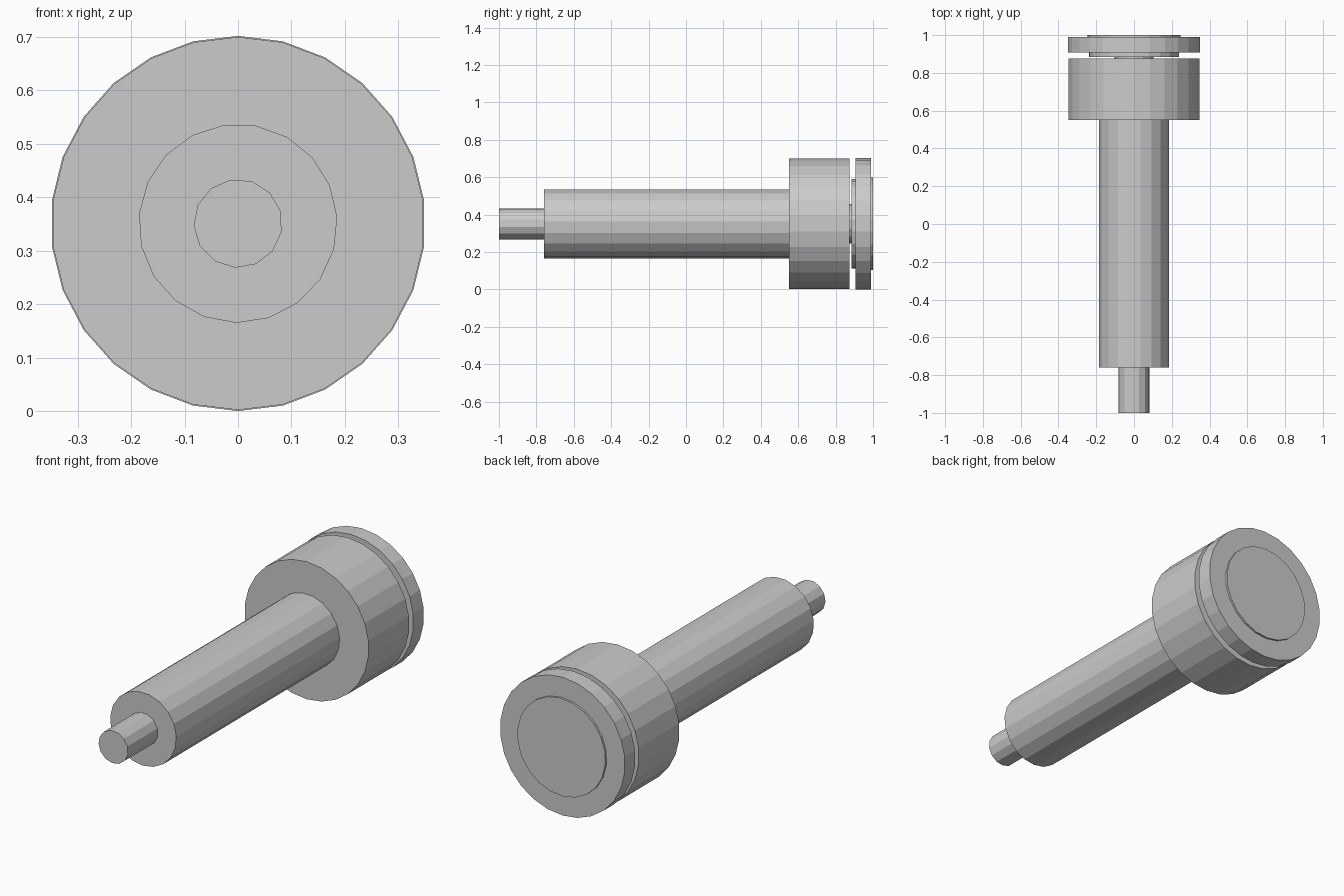
import bpy
from math import radians, sin, cos

if "Cube" in bpy.data.objects:
    bpy.data.objects.remove(bpy.data.objects["Cube"])

AXIS_Z = 0.351


def turned_part(name, y0, y1, radius, sides, phase=-92):
    """Flat-faced cylinder lying along y, with n-gon end caps."""
    verts = []
    for y in (y0, y1):
        for i in range(sides):
            a = radians(phase + 360 * i / sides)
            verts.append((radius * cos(a), y, AXIS_Z + radius * sin(a)))
    faces = [tuple(range(sides)), tuple(range(2 * sides - 1, sides - 1, -1))]
    for i in range(sides):
        j = (i + 1) % sides
        faces.append((i, i + sides, j + sides, j))
    mesh = bpy.data.meshes.new(name)
    mesh.from_pydata(verts, [], faces)
    obj = bpy.data.objects.new(name, mesh)
    bpy.context.collection.objects.link(obj)


# Stepped shaft, front to back
turned_part("tip_pin", -1.0, -0.76, 0.083, 13, -94)
turned_part("shaft", -0.76, 0.55, 0.186, 19, -91)
turned_part("collar", 0.55, 0.875, 0.349, 26, -90)
# Narrow neck and spacer inside the groove
turned_part("neck", 0.875, 0.884, 0.105, 14)
turned_part("spacer", 0.884, 0.907, 0.24, 22)
# End plate with slightly raised face
turned_part("end_plate", 0.907, 0.99, 0.351, 26, -90)
turned_part("end_face", 0.99, 1.0, 0.248, 22)
